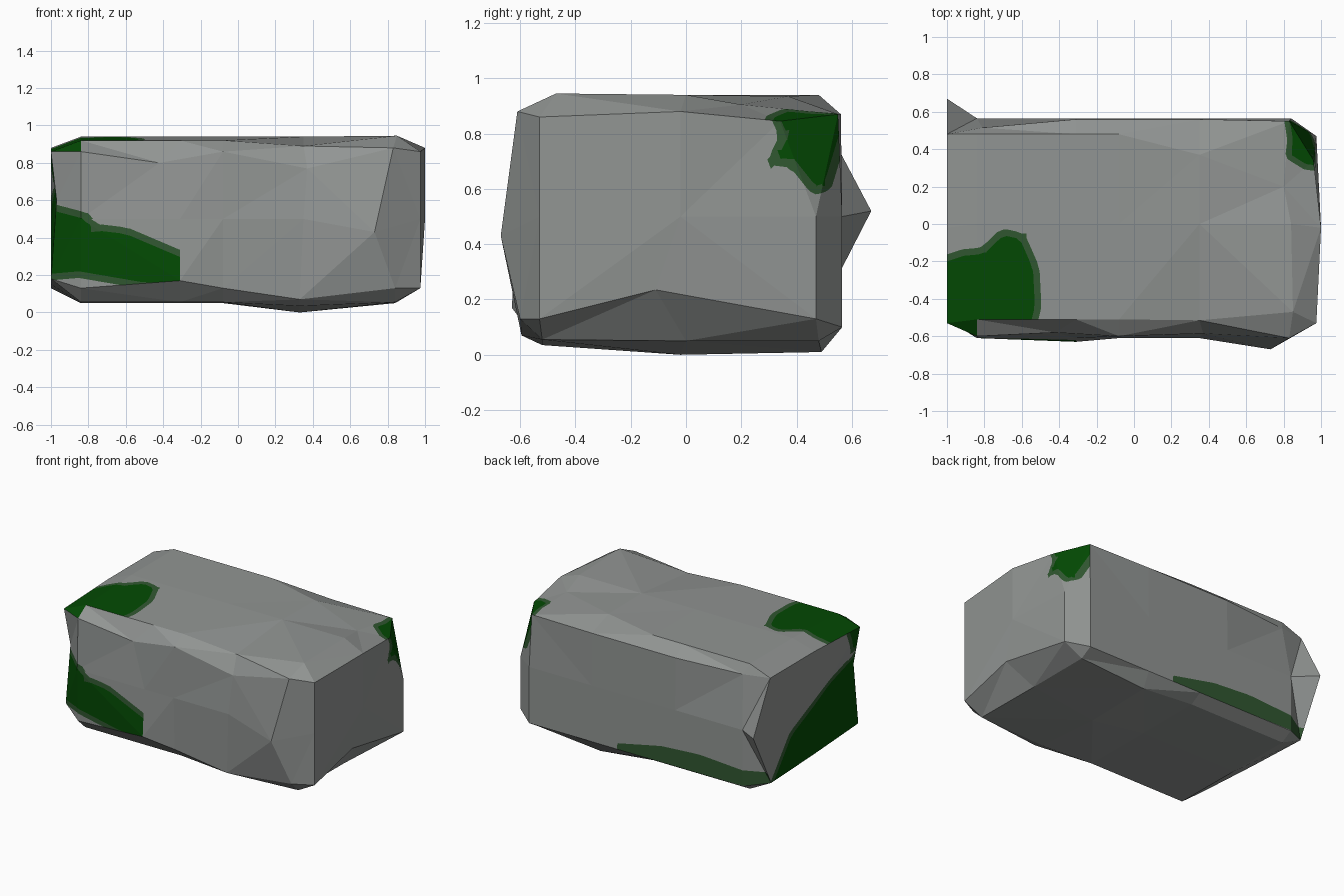
import bpy, bmesh
from mathutils import Vector

if "Cube" in bpy.data.objects:
    bpy.data.objects.remove(bpy.data.objects["Cube"])

# ---- materials
def material(name, rgb):
    m = bpy.data.materials.new(name)
    m.diffuse_color = (*rgb, 1)
    m.use_nodes = True
    m.node_tree.nodes["Principled BSDF"].inputs["Base Color"].default_value = m.diffuse_color
    return m

MATS = [material("grey stone", (0.285, 0.30, 0.292)),
        material("dark moss", (0.001, 0.068, 0.001)),
        material("moss edge", (0.03, 0.095, 0.03))]

# ---- cross-section (y, z): front, top, back, bottom, three points each
RING = [(-.60, .13), (-.61, .5), (-.60, .86), (-.51, .92), (0, .94), (.48, .94),
        (.56, .87), (.565, .5), (.565, .1), (.48, .05), (0, .05), (-.52, .055)]
# chamfered end outline: neighbouring bevel points share one corner
END = [(-.53, .13), (-.53, .5), (-.53, .86), None, (-.02, .88), (.48, .88),
       None, (.47, .5), (.47, .13), None, (0, .15), None]
STATIONS = [-1, -.84, -.31, -.08, .35, .84, .975]
# chips and bulges: (station, point) -> position
CHIPS = {(0, 0): (-1, -.51, .18), (0, 1): (-.97, -.5, .6), (0, 7): (-1, .67, .52),
         (1, 6): (-.81, .515, .87), (2, 0): (-.31, -.63, .17), (2, 2): (-.42, -.58, .80),
         (4, 0): (.33, -.595, .07), (4, 2): (.37, -.585, .77), (4, 3): (.35, -.515, .89),
         (4, 5): (.35, .37, .935), (4, 9): (.33, .49, .01), (4, 10): (.33, -.02, 0),
         (4, 11): (.33, -.52, .035), (5, 1): (.73, -.67, .43), (5, 2): (.83, -.61, .88),
         (5, 3): (.85, -.47, .945), (5, 5): (.8, .2, .905), (5, 6): (.83, .55, .87),
         (6, 4): (1, -.02, .88), (6, 5): (.96, .34, .845), (6, 10): (.98, -.11, .235)}
OTHER, FRONT, TOP, BACK, LEFT, RIGHT, CORNER = range(7)

def side(s, k):
    """Which mossy side a facet belongs to."""
    if s == 5 and k == 6:
        return RIGHT
    if (s == 5 and k in (4, 5)) or (s == 4 and k == 5):
        return CORNER
    if k in (3, 4) or (s == 0 and k == 2):
        return TOP
    if k in (0, 1) and s < 2:
        return FRONT
    return BACK if k in (6, 7) else OTHER

# ---- block body
bm = bmesh.new()
rings = []
for s, x in enumerate(STATIONS):
    ring = []
    for k, p in enumerate(END if s in (0, 6) else RING):
        if p is None:
            ring.append(ring[0] if k == 11 else ring[-1])
        else:
            ring.append(bm.verts.new(CHIPS.get((s, k), (x, *p))))
    rings.append(ring)

def face(verts, group):
    verts = list(dict.fromkeys(verts))
    if len(verts) > 2:
        bm.faces.new(verts).material_index = group

for s in range(6):
    for k in range(12):
        n = (k + 1) % 12
        face([rings[s][k], rings[s][n], rings[s + 1][n], rings[s + 1][k]], side(s, k))
for ring, x, group in ((rings[0], -1, LEFT), (rings[-1], 1, RIGHT)):
    mid = bm.verts.new((x, -.02, .5))
    for k in range(12):
        face([ring[k], ring[(k + 1) % 12], mid], group)
bmesh.ops.recalc_face_normals(bm, faces=bm.faces[:])
bmesh.ops.triangulate(bm, faces=bm.faces[:])
bmesh.ops.subdivide_edges(bm, edges=bm.edges[:], cuts=9, use_grid_fill=True)

# ---- moss patches: side -> (axes, dark level, border level, outline)
PATCHES = {
    FRONT: ((0, 2), 0, .035, [(-1.2, .19), (-1.2, .6), (-.82, .5), (-.77, .44), (-.6, .42),
            (-.2, .25), (-.2, .16), (-.5, .16), (-.85, .22)]),
    TOP: ((0, 1), 0, .035, [(-1.3, -.8), (-1.3, -.3), (-.91, -.17), (-.8, -.16), (-.7, -.06),
          (-.61, -.08), (-.54, -.24), (-.53, -.44), (-.62, -.8)]),
    BACK: ((0, 2), -9, 0, [(-1.2, .11), (-1.2, .19), (-.5, .235), (-.2, .215), (.16, .14), (.14, .09)]),
    LEFT: ((1, 2), 0, .035, [(-.9, .05), (-.9, 1), (-.36, 1), (-.47, .73), (-.62, .68),
           (-.2, .58), (.24, .38), (.5, .05)]),
    RIGHT: ((1, 2), 0, .03, [(.32, .9), (.6, .95), (.5, .62), (.47, .61), (.39, .71),
            (.33, .71), (.37, .79)]),
    CORNER: ((0, 1), 0, .03, [(.81, .7), (.85, .45), (.84, .37), (.92, .32), (1.1, .3), (1.1, .7)]),
}

def field(co, axes, outline):
    """Signed distance to a closed outline, negative inside."""
    p = Vector((co[axes[0]], co[axes[1]]))
    best, inside = 9, False
    for i, b in enumerate(outline):
        a, b = Vector(outline[i - 1]), Vector(b)
        d = b - a
        t = max(0, min(1, (p - a).dot(d) / d.length_squared))
        best = min(best, (p - a - d * t).length)
        if (a.y > p.y) != (b.y > p.y) and p.x < a.x + d.x * (p.y - a.y) / d.y:
            inside = not inside
    return -best if inside else best

# cut the facets along the moss outlines
for group, (axes, dark, border, outline) in PATCHES.items():
    for level in (dark, border):
        if level < -1:
            continue
        bm.edges.index_update()
        edges = {e.index: e for f in bm.faces if f.material_index == group for e in f.edges}
        value = {}
        for e in edges.values():
            for v in e.verts:
                if v not in value:
                    value[v] = field(v.co, axes, outline) - level
        new = []
        for e in list(edges.values()):
            a, b = e.verts
            fa, fb = value[a], value[b]
            if fa * fb < 0 and min(abs(fa), abs(fb)) > 1e-5:
                new.append(bmesh.utils.edge_split(e, a, fa / (fa - fb))[1])
        if new:
            bmesh.ops.connect_verts(bm, verts=new)

# colour each face by its place in the patch
for f in bm.faces:
    patch = PATCHES.get(f.material_index)
    f.material_index = 0
    f.smooth = False
    if patch:
        axes, dark, border, outline = patch
        d = field(f.calc_center_median(), axes, outline)
        f.material_index = 1 if d < dark else 2 if d < border else 0

mesh = bpy.data.meshes.new("mossy_stone_block")
bm.to_mesh(mesh)
bm.free()
for m in MATS:
    mesh.materials.append(m)
bpy.context.collection.objects.link(bpy.data.objects.new("mossy_stone_block", mesh))
